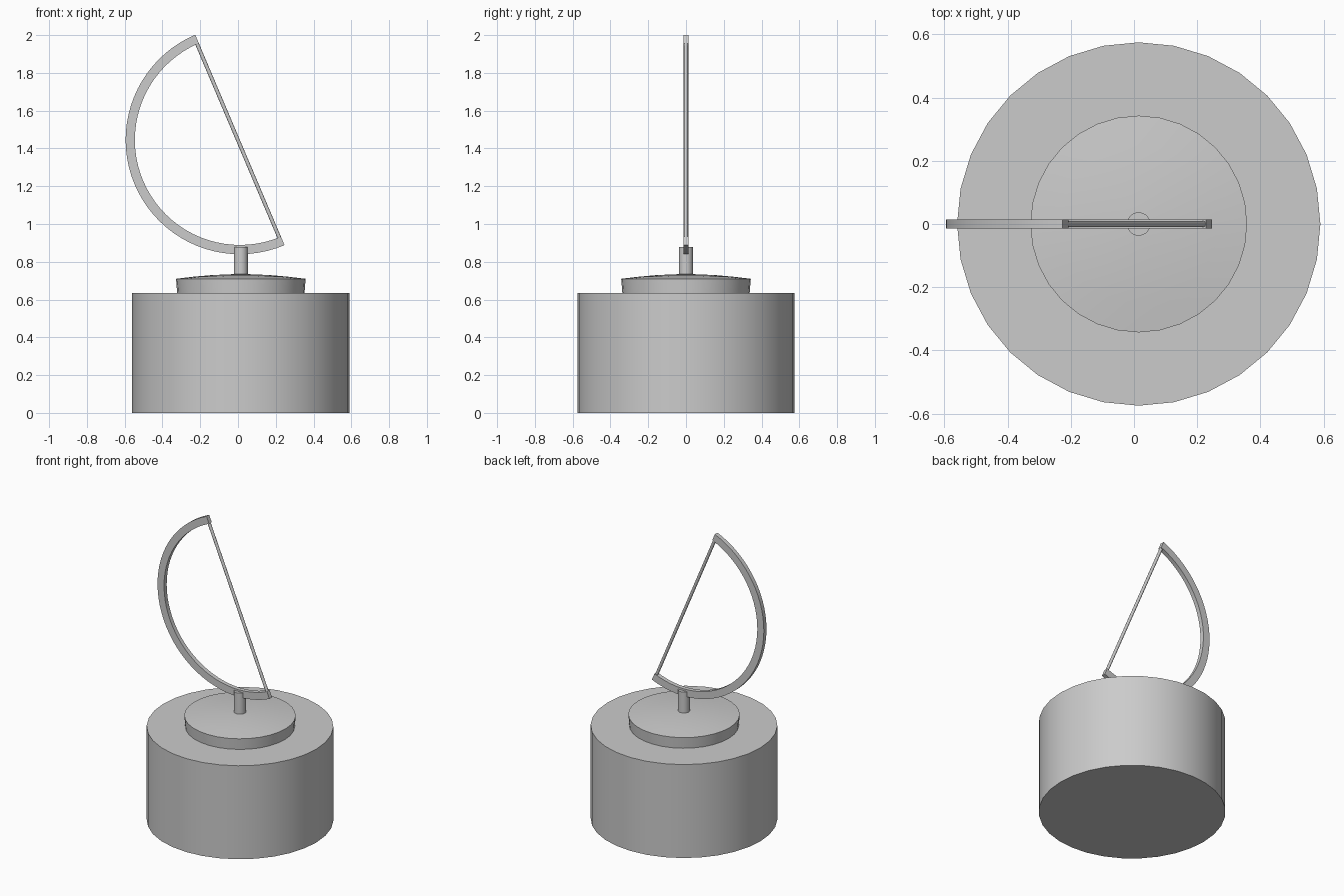
import bpy, bmesh
from math import sin, cos, pi, radians
from mathutils import Vector

if "Cube" in bpy.data.objects:
    bpy.data.objects.remove(bpy.data.objects["Cube"])

AXIS_X = 0.015


def finish(name, bm):
    bmesh.ops.remove_doubles(bm, verts=bm.verts, dist=1e-5)
    bmesh.ops.recalc_face_normals(bm, faces=bm.faces)
    mesh = bpy.data.meshes.new(name)
    bm.to_mesh(mesh)
    bm.free()
    ob = bpy.data.objects.new(name, mesh)
    bpy.context.collection.objects.link(ob)
    bpy.ops.object.select_all(action='DESELECT')
    ob.select_set(True)
    bpy.context.view_layer.objects.active = ob
    bpy.ops.object.shade_smooth_by_angle(angle=radians(30))
    return ob


def lathe(name, profile, sides=32):
    """Stack rings of (radius, z) and cap both ends."""
    bm = bmesh.new()
    rings = [[bm.verts.new((AXIS_X + r * cos(2 * pi * i / sides), r * sin(2 * pi * i / sides), z))
              for i in range(sides)] for r, z in profile]
    for a, b in zip(rings, rings[1:]):
        for i in range(sides):
            j = (i + 1) % sides
            bm.faces.new((a[i], a[j], b[j], b[i]))
    bm.faces.new(rings[0][::-1])
    bm.faces.new(rings[-1])
    return finish(name, bm)


# Drum base, domed cap and short post
lathe("drum_base", [(0.575, 0), (0.575, 0.635)])
lathe("domed_cap", [(0.337, 0.633), (0.343, 0.71), (0.25, 0.721), (0.16, 0.729), (0.08, 0.733), (0.02, 0.735)])
lathe("post", [(0.037, 0.72), (0.037, 0.877)])

# Half-ring bow with a square section
CENTRE = Vector((0.01, 0, 1.445))
START = radians(113)
R_OUT, R_IN, HALF = 0.605, 0.556, 0.0143
STEPS = 40
bm = bmesh.new()
sections = []
for i in range(STEPS + 1):
    a = START + pi * i / STEPS
    d = Vector((cos(a), 0, sin(a)))
    sections.append([bm.verts.new(CENTRE + d * r + Vector((0, y, 0)))
                     for r, y in ((R_OUT, -HALF), (R_OUT, HALF), (R_IN, HALF), (R_IN, -HALF))])
for s, t in zip(sections, sections[1:]):
    for k in range(4):
        m = (k + 1) % 4
        bm.faces.new((s[k], s[m], t[m], t[k]))
bm.faces.new(sections[0])
bm.faces.new(sections[-1][::-1])
finish("bow", bm)

# Thin rod across the bow, just inside the end faces
chord = Vector((cos(START), 0, sin(START)))
inward = Vector((-sin(START), 0, cos(START)))
bm = bmesh.new()
bmesh.ops.create_cone(bm, cap_ends=True, segments=16, radius1=0.01, radius2=0.01, depth=1.125)
rod = finish("bowstring", bm)
rod.rotation_euler = chord.to_track_quat('Z', 'Y').to_euler()
rod.location = CENTRE + inward * 0.01
